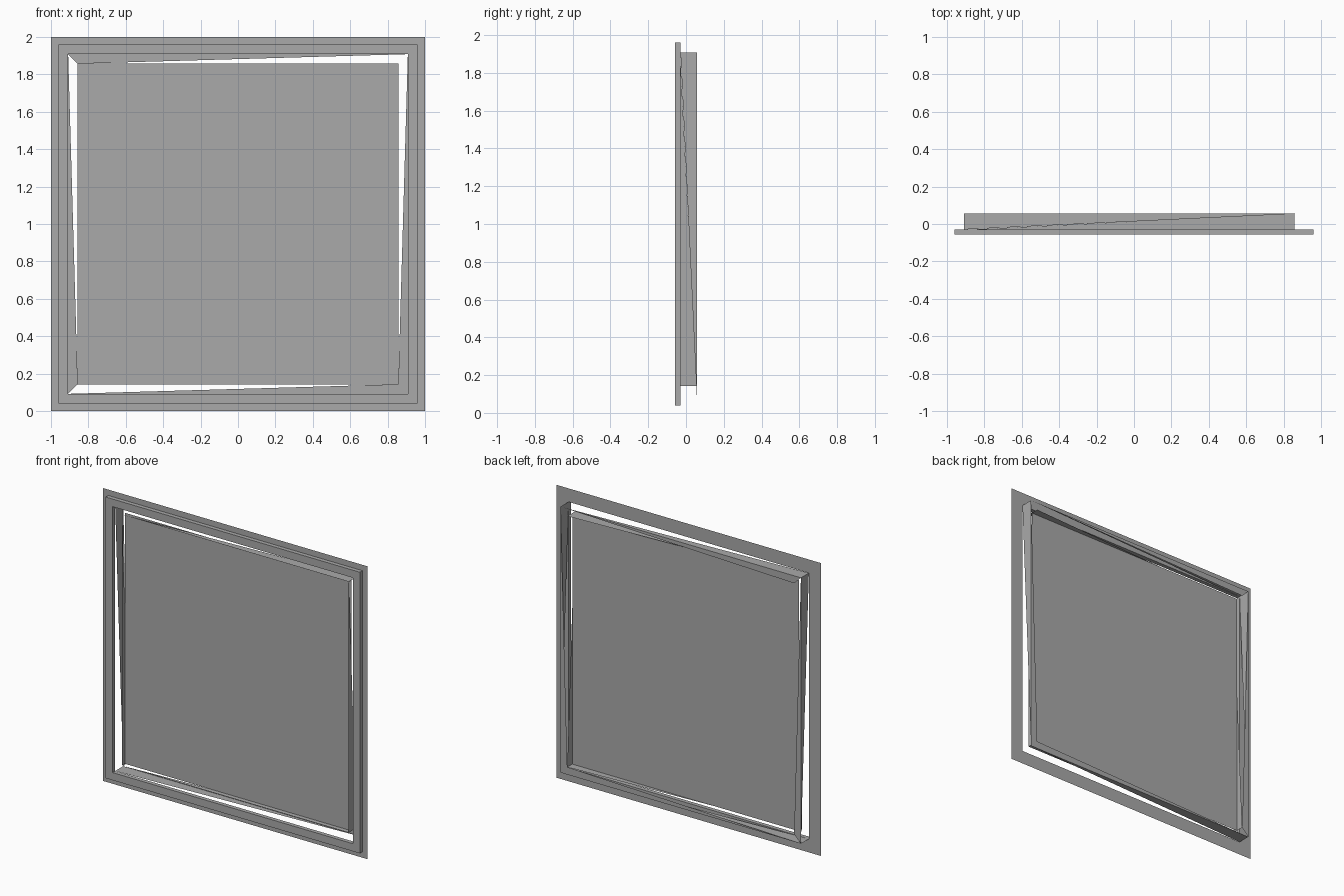
import bpy
import bmesh

if "Cube" in bpy.data.objects:
    bpy.data.objects.remove(bpy.data.objects["Cube"])

# Half sizes of the nested squares and the depth of each layer
FLANGE, TRIM, OPENING, INNER = 1.0, 0.96, 0.908, 0.857
FRONT, MIDDLE, PANEL, BACK = -0.057, -0.029, 0.003, 0.057

grey = bpy.data.materials.new("plain grey")
grey.use_nodes = True
color = (0.4, 0.4, 0.4, 1)
grey.diffuse_color = color
grey.node_tree.nodes["Principled BSDF"].inputs["Base Color"].default_value = color


def square(half, y):
    """Corners: top right-hand side, top left, bottom left, bottom right."""
    return [(-half, y, 1 + half), (half, y, 1 + half),
            (half, y, 1 - half), (-half, y, 1 - half)]


def make(name, polygons):
    bm = bmesh.new()
    for points in polygons:
        bm.faces.new([bm.verts.new(p) for p in points])
    bmesh.ops.remove_doubles(bm, verts=bm.verts, dist=1e-5)
    bmesh.ops.recalc_face_normals(bm, faces=bm.faces)
    mesh = bpy.data.meshes.new(name)
    bm.to_mesh(mesh)
    bm.free()
    mesh.materials.append(grey)
    obj = bpy.data.objects.new(name, mesh)
    bpy.context.collection.objects.link(obj)
    return obj


def band(a, b):
    """Four quads joining two squares."""
    return [(a[i], a[i - 1], b[i - 1], b[i]) for i in range(4)]


# Sides run top, bottom, left, right, each from its first to its second corner
SIDES = [(0, 1), (3, 2), (0, 3), (1, 2)]


def half_band(a, b, c):
    """One triangle per side: both ends of a, plus one end of b."""
    return [(a[s[0]], a[s[1]], b[s[c]]) for s in SIDES]


# Thin mounting flange
make("flange", band(square(FLANGE, MIDDLE), square(OPENING, MIDDLE)))

# Raised trim on the front: outer wall, face and inner wall
trim = [square(TRIM, MIDDLE), square(TRIM, FRONT),
        square(OPENING, FRONT), square(OPENING, MIDDLE)]
make("front_trim", [f for a, b in zip(trim, trim[1:]) for f in band(a, b)])

# Open, tapering walls of the rear frame
outer_front, outer_back = square(OPENING, MIDDLE), square(OPENING, BACK)
inner_front, inner_back = square(INNER, MIDDLE), square(INNER, BACK)
make("outer_walls", half_band(outer_back, outer_front, 0))
make("inner_walls", half_band(inner_front, inner_back, 1))

# Rear rim slivers between the outer and inner walls
rim = [(outer_back[a], outer_back[b], inner_back[c])
       for a, b, c in [(0, 1, 0), (0, 3, 3), (3, 2, 2), (1, 2, 2)]]
make("rear_rim", rim)

# Flat pane
make("pane", [square(INNER, PANEL)])
